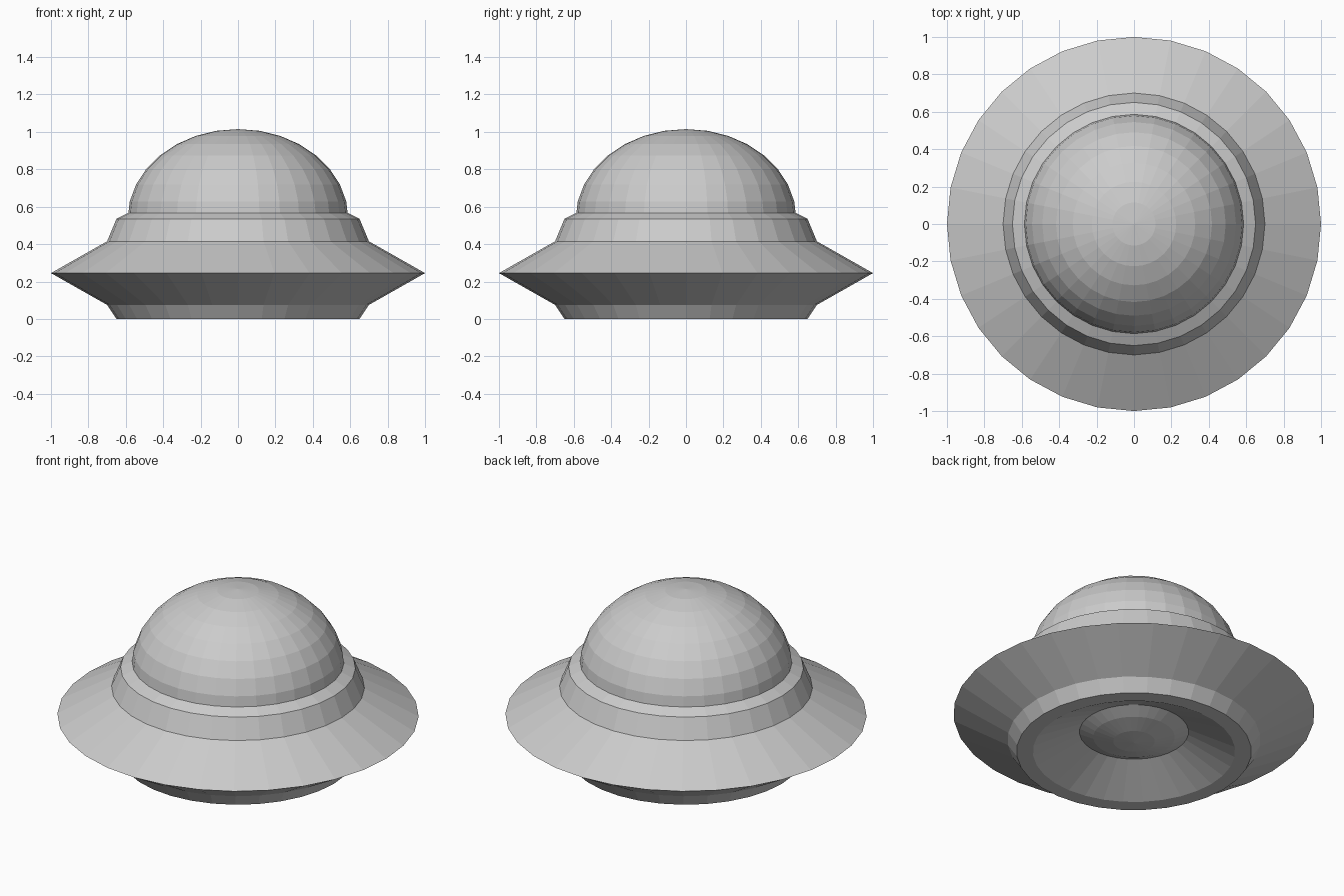
import bpy
import bmesh
from math import tau
from mathutils import Matrix

SEGMENTS = 32

cube = bpy.data.objects.get("Cube")
if cube:
    bpy.data.objects.remove(cube, do_unlink=True)

# Single plain grey finish
grey = bpy.data.materials.new("plain grey")
grey.use_nodes = True
grey.diffuse_color = (0.6, 0.6, 0.6, 1)
grey.node_tree.nodes["Principled BSDF"].inputs["Base Color"].default_value = grey.diffuse_color


def add_object(name, bm):
    bmesh.ops.recalc_face_normals(bm, faces=bm.faces)
    mesh = bpy.data.meshes.new(name)
    bm.to_mesh(mesh)
    bm.free()
    mesh.materials.append(grey)
    obj = bpy.data.objects.new(name, mesh)
    bpy.context.collection.objects.link(obj)
    return obj


def lathe(name, profile):
    """Spin a closed (radius, height) profile around the z axis."""
    bm = bmesh.new()
    verts = [bm.verts.new((r, 0, z)) for r, z in profile]
    edges = [bm.edges.new((verts[i - 1], verts[i])) for i in range(len(verts))]
    bmesh.ops.spin(bm, geom=verts + edges, cent=(0, 0, 0), axis=(0, 0, 1),
                   angle=tau, steps=SEGMENTS, use_merge=True)
    bmesh.ops.remove_doubles(bm, verts=bm.verts, dist=0.0001)
    return add_object(name, bm)


# Saucer hull: hollow underside, foot ring, sharp rim, raised collar
lathe("saucer_hull", [
    (0.25, 0.15), (0.56, 0.0), (0.65, 0.0), (0.70, 0.075),
    (1.0, 0.245), (0.70, 0.415), (0.65, 0.535), (0.54, 0.59),
])

# Flattened dome that also bulges through the underside
bm = bmesh.new()
bmesh.ops.create_uvsphere(
    bm, u_segments=SEGMENTS, v_segments=SEGMENTS // 2, radius=1,
    matrix=Matrix.Translation((0, 0, 0.535)) @ Matrix.Diagonal((0.59, 0.59, 0.48, 1)))
add_object("dome", bm)
